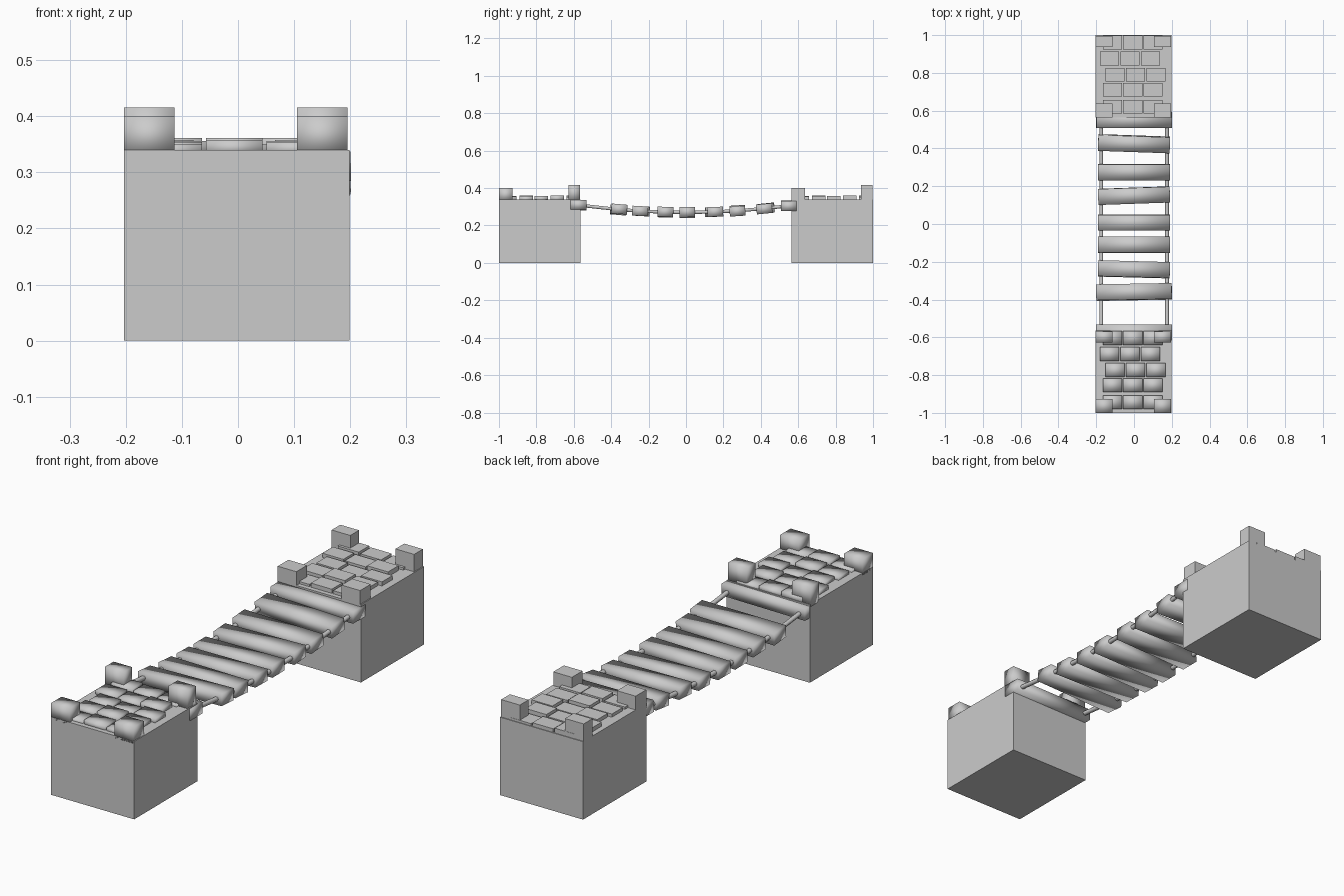
import bpy, random
from math import radians, atan
from mathutils import Matrix

if "Cube" in bpy.data.objects:
    bpy.data.objects.remove(bpy.data.objects["Cube"])
random.seed(4)


def box(name, lo, hi, smooth=False):
    c = [(a + b) / 2 for a, b in zip(lo, hi)]
    bpy.ops.mesh.primitive_cube_add(size=1, location=c)
    o = bpy.context.object
    o.name = name
    o.data.transform(Matrix.Diagonal([b - a for a, b in zip(lo, hi)] + [1]))
    if smooth:
        bpy.ops.object.shade_smooth()
    return o


# paving rows: y start (relative to tower), x start
ROWS = [(0.02, -0.165), (0.11, -0.165), (0.19, -0.15), (0.275, -0.18), (0.36, -0.165)]
TOPS = [0.350, 0.358, 0.354, 0.361, 0.356]


def tower(side, y0, smooth):
    box(side + "_tower", (-0.203, y0, 0), (0.199, y0 + 0.436, 0.34))
    # corner posts
    for ya, yb, top in ((0, 0.073, 0.40), (0.372, 0.432, 0.416)):
        for x, label in ((-0.203, "left"), (0.105, "right")):
            box(f"{side}_{label}_corner_post", (x, y0 + ya, 0.33),
                (x + 0.09, y0 + yb, top), smooth)
    # paving stones
    for r, (ry, rx) in enumerate(ROWS):
        for i in range(3):
            x = rx + i * 0.108
            box(f"{side}_paving_stone", (x, y0 + ry, 0.33),
                (x + 0.101, y0 + ry + 0.073, TOPS[(r * 2 + i) % 5]), smooth)


tower("front", -1.0, True)
tower("back", 0.564, False)


# sagging deck line
def sag(y):
    return 0.27 + 0.118 * y * y


# planks: y, yaw in degrees, half length
PLANKS = [(-0.575, 0, 0.201), (-0.36, 1, 0.2), (-0.24, -1.5, 0.19), (-0.11, 0, 0.19),
          (0.007, 0, 0.19), (0.15, 2, 0.19), (0.275, 0, 0.19), (0.425, -2, 0.19),
          (0.55, 0, 0.2)]
for y, yaw, h in PLANKS:
    o = box("plank", (-h, y - 0.042, sag(y) - 0.026), (h, y + 0.042, sag(y) + 0.026), True)
    pitch = 0 if abs(y) > 0.5 else atan(0.236 * y)
    o.rotation_euler = (pitch, radians(random.uniform(-1, 1)), radians(yaw))

# ropes threaded through the planks
for x, label in ((-0.173, "left"), (0.175, "right")):
    cu = bpy.data.curves.new(label + "_rope", 'CURVE')
    cu.dimensions = '3D'
    cu.bevel_depth = 0.01
    cu.bevel_resolution = 1
    cu.use_fill_caps = True
    sp = cu.splines.new('POLY')
    sp.points.add(len(PLANKS) - 1)
    for p, (y, _, _) in zip(sp.points, PLANKS):
        p.co = (x, y, sag(y), 1)
    bpy.context.collection.objects.link(bpy.data.objects.new(label + "_rope", cu))
